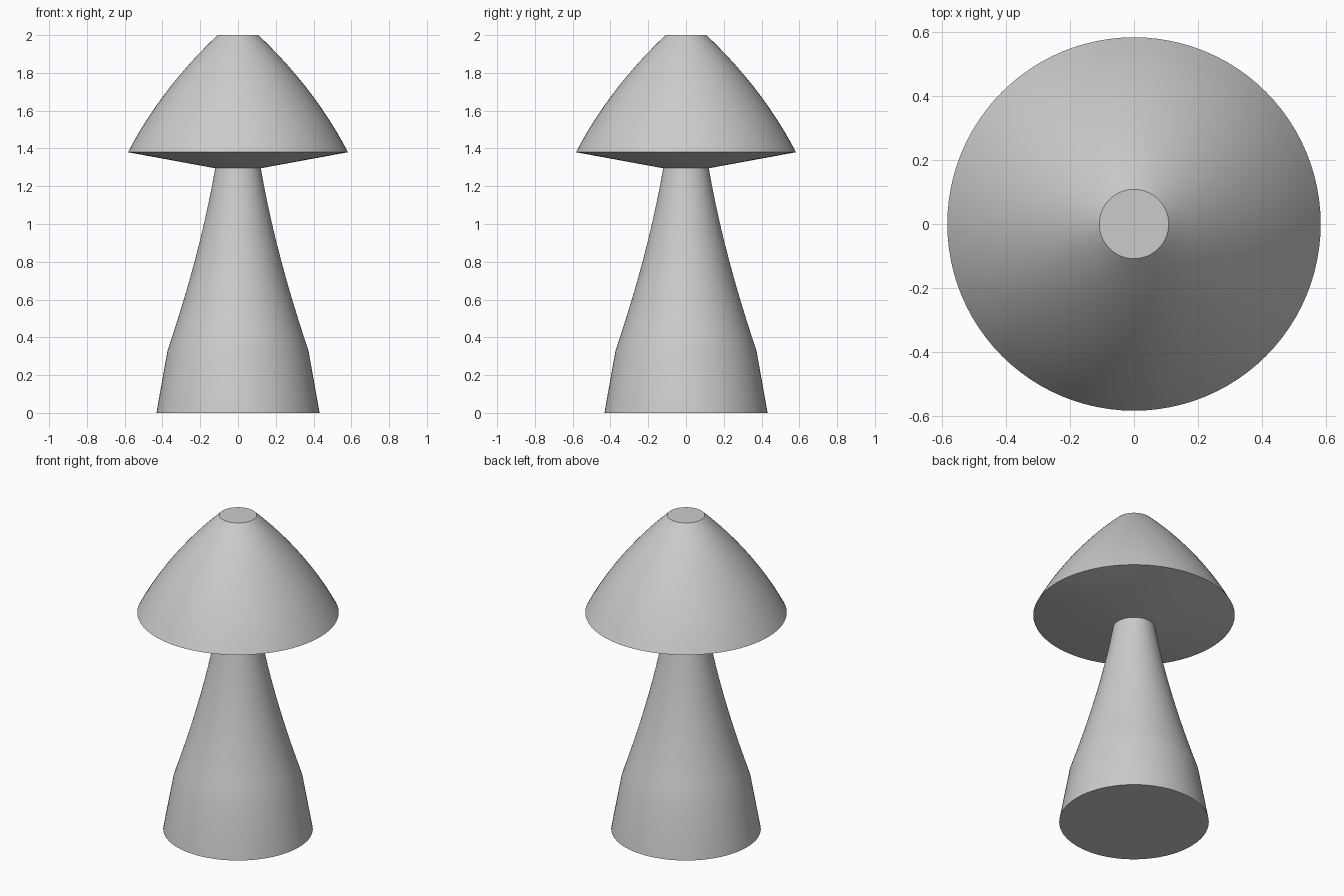
import bpy
import bmesh
from math import radians
from mathutils import Vector
from mathutils.geometry import interpolate_bezier

SEGMENTS = 96

cube = bpy.data.objects.get("Cube")
if cube:
    bpy.data.objects.remove(cube, do_unlink=True)

# Single plain material
grey = bpy.data.materials.new("light grey")
grey.use_nodes = True
colour = (0.6, 0.6, 0.6, 1)
grey.diffuse_color = colour
grey.node_tree.nodes["Principled BSDF"].inputs["Base Color"].default_value = colour


def curve(start, handle_a, handle_b, end, count=12):
    """Points (radius, height) along a smooth profile curve."""
    points = [Vector((r, z, 0)) for r, z in (start, handle_a, handle_b, end)]
    return [(p.x, p.y) for p in interpolate_bezier(*points, count)]


def lathe(name, profile):
    """Turn a profile that begins and ends on the axis into a closed solid."""
    bm = bmesh.new()
    verts = [bm.verts.new((r, 0, z)) for r, z in profile]
    edges = [bm.edges.new(pair) for pair in zip(verts, verts[1:])]
    bmesh.ops.spin(bm, geom=verts + edges, axis=(0, 0, 1), cent=(0, 0, 0),
                   angle=radians(360), steps=SEGMENTS, use_duplicate=False)
    bmesh.ops.remove_doubles(bm, verts=bm.verts, dist=0.0001)
    bmesh.ops.recalc_face_normals(bm, faces=bm.faces)
    mesh = bpy.data.meshes.new(name)
    bm.to_mesh(mesh)
    bm.free()
    mesh.materials.append(grey)
    obj = bpy.data.objects.new(name, mesh)
    bpy.context.collection.objects.link(obj)
    bpy.ops.object.select_all(action='DESELECT')
    obj.select_set(True)
    bpy.context.view_layer.objects.active = obj
    bpy.ops.object.shade_smooth_by_angle(angle=radians(30))
    return obj


# Flared foot running into the concave tapering stem
stem_side = curve((0.373, 0.33), (0.275, 0.62), (0.18, 0.95), (0.12, 1.3))
lathe("stem", [(0, 0), (0.432, 0)] + stem_side + [(0, 1.3)])

# Domed shade with a shallow conical underside and flat top
shade_side = curve((0.582, 1.38), (0.47, 1.6), (0.3, 1.82), (0.108, 2.0))
lathe("shade", [(0, 1.295), (0.12, 1.295)] + shade_side + [(0, 2.0)])
